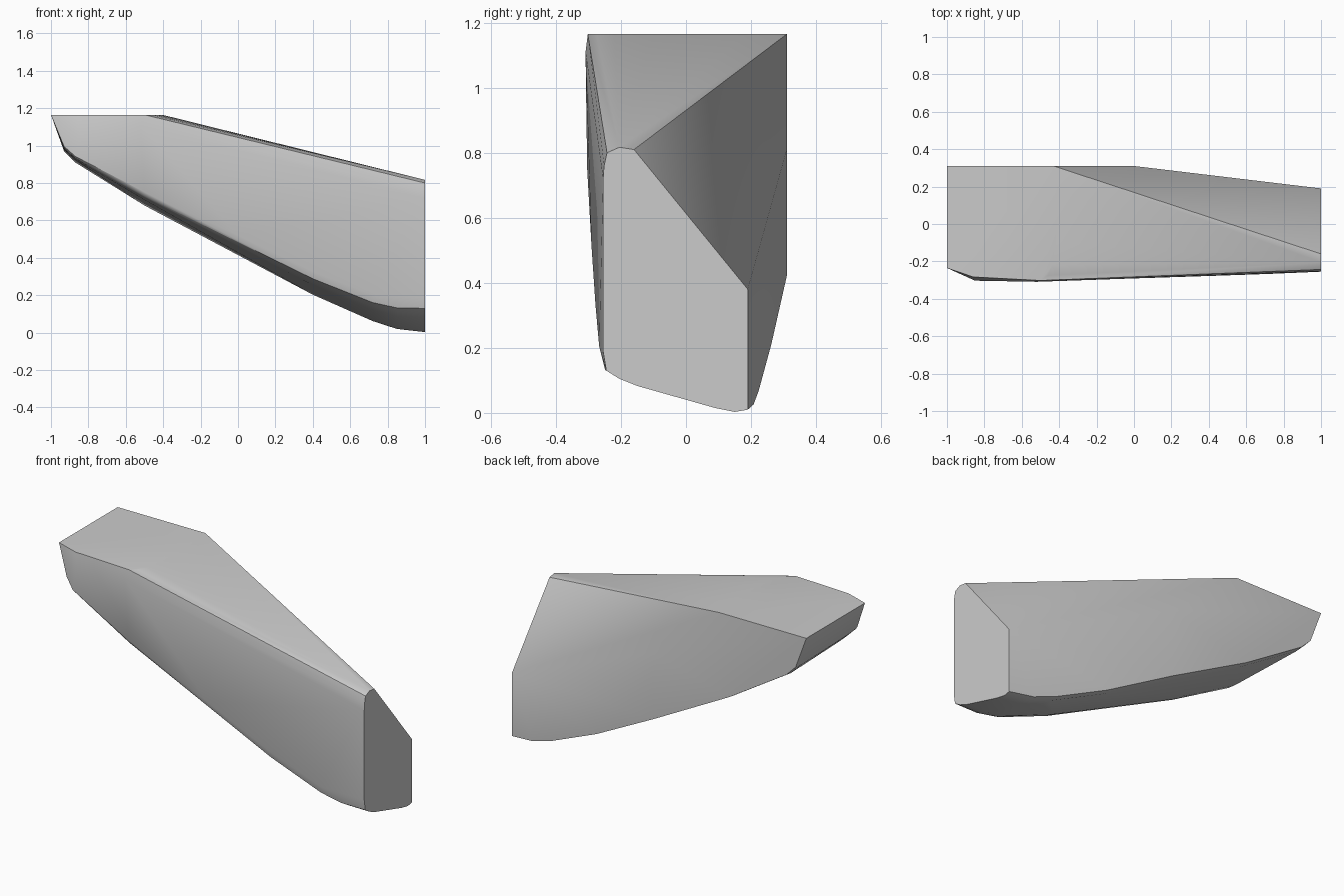
import bpy, bmesh, math

if "Cube" in bpy.data.objects:
    bpy.data.objects.remove(bpy.data.objects["Cube"])

pts = []

# Flat end profile at x = 1 (y, z)
end_profile = [(0.19, 0.01), (0.19, 0.38), (-0.16, 0.81), (-0.205, 0.817),
               (-0.243, 0.80), (-0.252, 0.76), (-0.255, 0.72), (-0.255, 0.19),
               (-0.245, 0.13), (-0.205, 0.105), (-0.15, 0.083), (0.09, 0.015),
               (0.15, 0.003)]
pts += [(1.0, y, z) for y, z in end_profile]

# Flat top outline at z = 1.165 (x, y)
top_outline = [(-1, 0.31), (-0.43, 0.31), (-0.41, 0.18), (-0.405, 0.05),
               (-0.415, -0.1), (-0.435, -0.22), (-0.46, -0.275),
               (-0.50, -0.302), (-0.86, -0.283), (-0.97, -0.245), (-1, -0.235)]
pts += [(x, y, 1.165) for x, y in top_outline]

# Back side: flat to x = 0, then tapering
pts += [(0, 0.31, 0.81), (0, 0.31, 0.43)]

# Belly sections: x, lowest z, front y, height of the rounded front bevel
stations = [(-0.93, 0.97, -0.265, 0.02), (-0.87, 0.91, -0.293, 0.025),
            (-0.5, 0.68, -0.304, 0.055), (0.0, 0.415, -0.291, 0.08),
            (0.4, 0.203, -0.278, 0.095), (0.72, 0.062, -0.267, 0.11),
            (0.85, 0.02, -0.261, 0.125)]
for x, z, yf, h in stations:
    yb = 0.31 - 0.12 * max(x, 0)
    pts += [(x, yf, z + h * 1.3), (x, yf + 0.012, z + h * 0.9),
            (x, yf + 0.05, z + h * 0.72), (x, yf + 0.11, z + h * 0.55),
            (x, yb - 0.1, z + h * 0.08), (x, yb - 0.04, z), (x, yb, z + 0.006)]

# Slight bulge of the front side near the top
pts += [(-0.85, -0.303, 1.05), (-0.52, -0.309, 1.11)]

# Wrap everything in one convex shell
bm = bmesh.new()
for p in pts:
    bm.verts.new(p)
res = bmesh.ops.convex_hull(bm, input=bm.verts[:])
loose = [v for v in bm.verts if not v.link_faces]
bmesh.ops.delete(bm, geom=loose, context='VERTS')
bmesh.ops.dissolve_limit(bm, angle_limit=math.radians(0.5),
                         verts=bm.verts[:], edges=bm.edges[:])
bmesh.ops.recalc_face_normals(bm, faces=bm.faces[:])
mesh = bpy.data.meshes.new("wedge_block")
bm.to_mesh(mesh)
bm.free()
obj = bpy.data.objects.new("wedge_block", mesh)
bpy.context.collection.objects.link(obj)
bpy.context.view_layer.objects.active = obj
obj.select_set(True)
bpy.ops.object.shade_smooth_by_angle(angle=math.radians(25))
